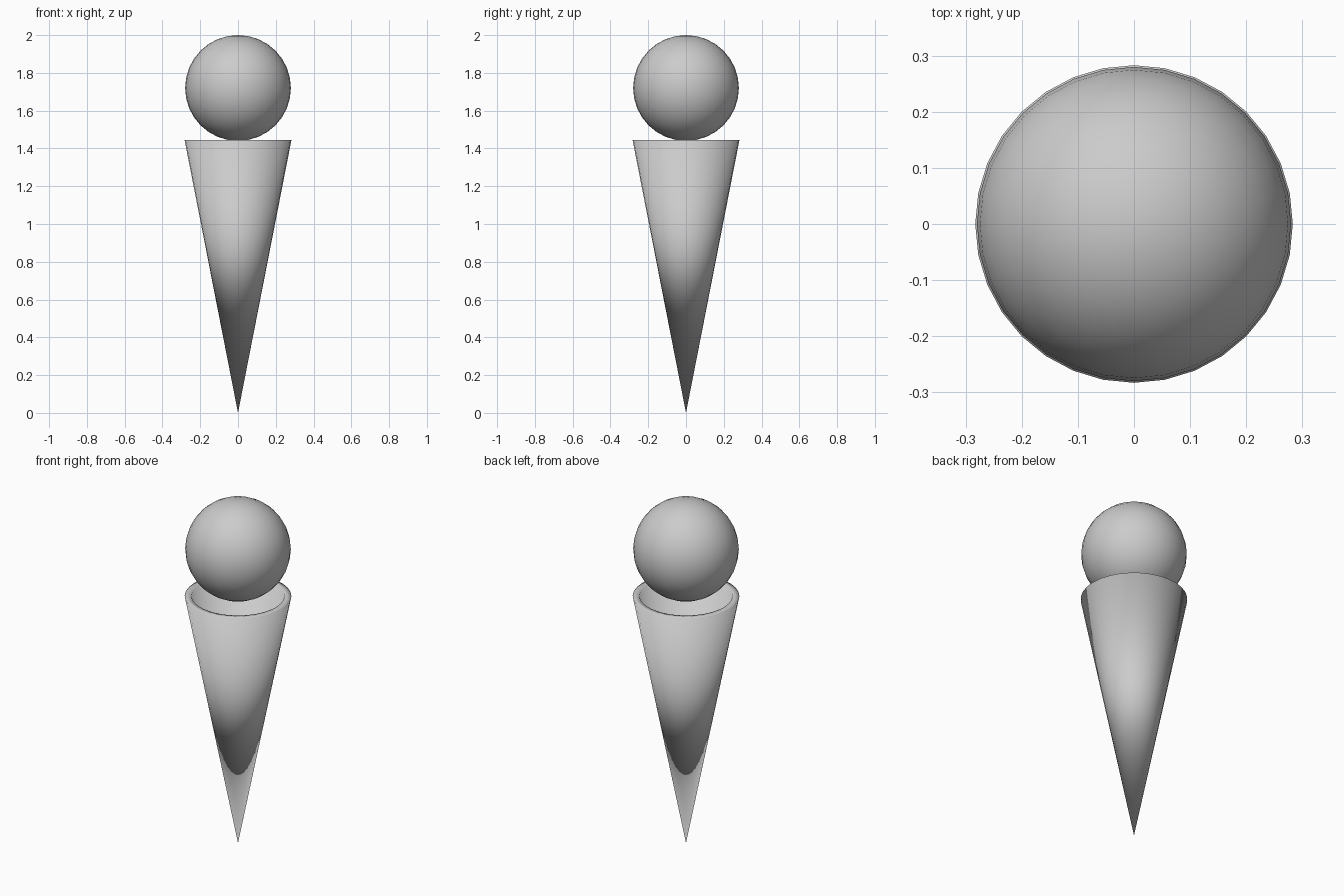
import bpy, bmesh, math

if "Cube" in bpy.data.objects:
    bpy.data.objects.remove(bpy.data.objects["Cube"])

SEGMENTS = 32


def lathe(name, profile):
    """Spin an (r, z) profile around z; points on the axis become poles."""
    bm = bmesh.new()
    verts = [bm.verts.new((r, 0, z)) for r, z in profile]
    edges = [bm.edges.new(pair) for pair in zip(verts, verts[1:])]
    bmesh.ops.spin(bm, geom=verts + edges, cent=(0, 0, 0), axis=(0, 0, 1),
                   angle=math.tau, steps=SEGMENTS)
    bmesh.ops.remove_doubles(bm, verts=bm.verts, dist=0.0005)
    bmesh.ops.recalc_face_normals(bm, faces=bm.faces)
    mesh = bpy.data.meshes.new(name)
    bm.to_mesh(mesh)
    bm.free()
    mesh.shade_smooth()
    obj = bpy.data.objects.new(name, mesh)
    bpy.context.collection.objects.link(obj)
    return obj


# Hollow wafer cone with a flat rim
lathe("cone", [(0, 0), (0.283, 1.445), (0.246, 1.445), (0, 0.19)])

# Round scoop resting on the rim plane
bpy.ops.mesh.primitive_uv_sphere_add(segments=SEGMENTS, ring_count=16,
                                     radius=0.28, location=(0, 0, 1.72))
scoop = bpy.context.object
scoop.name = "scoop"
scoop.data.shade_smooth()
